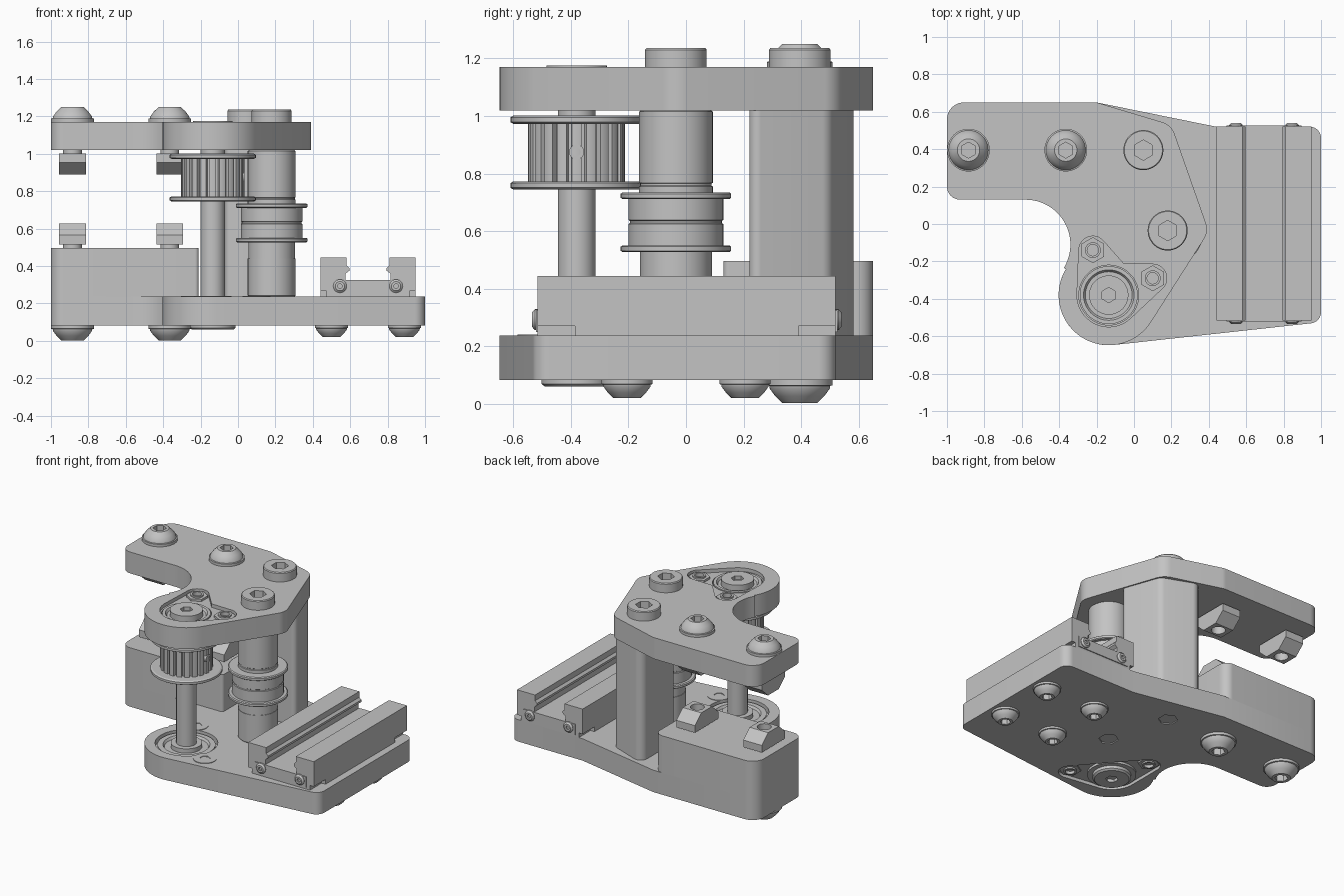
import bpy, bmesh, math
from mathutils import Vector

cube = bpy.data.objects.get("Cube")
if cube:
    bpy.data.objects.remove(cube, do_unlink=True)

grey = bpy.data.materials.new("machined grey")
grey.use_nodes = True
GREY = (0.55, 0.55, 0.55, 1)
grey.diffuse_color = GREY
grey.node_tree.nodes["Principled BSDF"].inputs["Base Color"].default_value = GREY
parts = []


def finish(name, bm, keep=True):
    bmesh.ops.recalc_face_normals(bm, faces=bm.faces[:])
    mesh = bpy.data.meshes.new(name)
    bm.to_mesh(mesh)
    bm.free()
    mesh.materials.append(grey)
    ob = bpy.data.objects.new(name, mesh)
    bpy.context.collection.objects.link(ob)
    if keep:
        parts.append(ob)
    return ob


def stack(name, rings, keep=True):
    """Skin a list of equal-length point rings and cap both ends."""
    bm = bmesh.new()
    vs = [[bm.verts.new(p) for p in ring] for ring in rings]
    n = len(vs[0])
    for a, b in zip(vs, vs[1:]):
        for i in range(n):
            j = (i + 1) % n
            bm.faces.new((a[i], a[j], b[j], b[i]))
    bm.faces.new(vs[0][::-1])
    bm.faces.new(vs[-1])
    return finish(name, bm, keep)


def prism(name, outline, z0, z1, keep=True):
    return stack(name, [[(x, y, z) for x, y in outline] for z in (z0, z1)], keep)


def prism_y(name, outline, y0, y1):
    return stack(name, [[(x, y, z) for x, z in outline] for y in (y0, y1)])


def lathe(name, x, y, z, profile, flip=1, n=48, keep=True):
    """Profile items are (radius, height) or (flat radius, height, 'hex')."""
    rings = []
    for r, h, *kind in profile:
        ring = []
        for i in range(n):
            a = math.tau * i / n
            rr = r / math.cos((a + math.pi / 6) % (math.pi / 3) - math.pi / 6) if kind else r
            ring.append((x + rr * math.cos(a), y + rr * math.sin(a), z + flip * h))
        rings.append(ring)
    return stack(name, rings, keep)


def tube(name, x, y, r, z0, z1, keep=True):
    return lathe(name, x, y, 0, [(r, z0), (r, z1)], keep=keep)


def arc(cx, cy, r, a0, a1, n=24):
    angles = [math.radians(a0 + (a1 - a0) * i / n) for i in range(n + 1)]
    return [(cx + r * math.cos(a), cy + r * math.sin(a), 0) for a in angles]


def rounded(corners, steps=8):
    """Round each (x, y, radius) corner of a polygon."""
    out = []
    for i, (x, y, r) in enumerate(corners):
        p = Vector((x, y))
        if not r:
            out.append((x, y))
            continue
        u = (Vector(corners[i - 1][:2]) - p).normalized()
        v = (Vector(corners[(i + 1) % len(corners)][:2]) - p).normalized()
        half = u.angle(v) / 2
        centre = p + (u + v).normalized() * (r / math.sin(half))
        a = p + u * (r / math.tan(half)) - centre
        b = p + v * (r / math.tan(half)) - centre
        for k in range(steps + 1):
            d = a.lerp(b, k / steps).normalized() * r
            out.append(tuple(centre + d))
    return out


def cut(target, cutters):
    for c in cutters:
        c.hide_render = True
        m = target.modifiers.new("cut", "BOOLEAN")
        m.operation, m.solver, m.object = "DIFFERENCE", "EXACT", c
    deps = bpy.context.evaluated_depsgraph_get()
    mesh = bpy.data.meshes.new_from_object(target.evaluated_get(deps))
    target.modifiers.clear()
    target.data = mesh
    for c in cutters:
        bpy.data.objects.remove(c, do_unlink=True)


def web(x0, y0, r0, x1, y1, r1, z0, z1):
    """Prism around two circles and their outer tangents."""
    d = math.hypot(x1 - x0, y1 - y0)
    t = math.degrees(math.atan2(y1 - y0, x1 - x0))
    s = math.degrees(math.acos((r0 - r1) / d))
    pts = arc(x0, y0, r0, t + s, t + 360 - s, 32) + arc(x1, y1, r1, t - s, t + s, 16)
    return prism("pocket_cutter", [p[:2] for p in pts], z0, z1, False)


PX, PY = -0.135, -0.38     # drive shaft axis
RX, RY = 0.18, -0.035      # idler axis

# Plates
left_end = [(-1, .65, .09), (-1, .13, .07)] + arc(-.58, -.11, .24, 90, -31)
top_plate = prism("top_plate", rounded(
    left_end + arc(PX, PY, .268, 149, 327, 40) + [(.4, -.04, .1), (.2, .53, .1), (-.2, .65, .1)]), 1.02, 1.17)
base_plate = prism("base_plate", rounded(
    left_end + arc(PX, PY, .268, 149, 276, 40) +
    [(1, -.525, .06), (1, .52, .06), (.44, .52, 0), (-.2, .65, 0)]), .083, .237)

# Bearing pockets with nut recesses
top_nuts = [(-.22, -.14), (.1, -.29)]
base_nuts = [(-.23, -.13), (.1, -.51)]
cut(top_plate, [web(PX, PY, .17, x, y, .075, 1.145, 1.2) for x, y in top_nuts]
    + [tube("bearing_cutter", PX, PY, .16, 1.11, 1.2, False)])
cut(base_plate, [web(PX, PY, .17, x, y, .075, .05, .105) for x, y in base_nuts]
    + [tube("bearing_cutter", PX, PY, .2, .2, .3, False)]
    + [lathe("hex_cutter", x, y, .05, [(.055, 0, "hex"), (.055, .04, "hex")], keep=False)
       for x, y in ((.05, .395), (RX, RY))])


def nut(name, x, y, z, flip):
    lathe(name, x, y, z, [(.06, 0, "hex"), (.06, .03, "hex"), (.042, .03), (.042, .04),
                          (.03, .04), (.03, .01)], flip)


for i, (x, y) in enumerate(top_nuts):
    nut(f"top_nut_{i}", x, y, 1.13, 1)
for i, (x, y) in enumerate(base_nuts):
    nut(f"base_nut_{i}", x, y, .125, -1)
    lathe(f"base_screw_head_{i}", x, y, .23, [(.075, 0), (.075, .011), (.03, .011, "hex"), (.03, .002, "hex")])

# Bearings and shaft
lathe("top_bearing", PX, PY, 1.1, [(.155, 0), (.155, .05), (.135, .05), (.125, .035), (.105, .035),
                                   (.105, .075), (.035, .075, "hex"), (.035, .05, "hex")])
lathe("lower_bearing", PX, PY, .18, [(.185, 0), (.185, .045), (.15, .045), (.14, .03), (.1, .03), (.1, .06)])
lathe("lower_cap", PX, PY, .12, [(.155, 0), (.155, .03), (.122, .03), (.122, .05), (.11, .06),
                                 (.035, .06, "hex"), (.035, .04, "hex")], -1)
tube("drive_shaft", PX, PY, .065, .15, 1.12)

# Toothed pulley
TEETH = 20
outline = []
for i in range(TEETH):
    for frac, r in ((-.32, .166), (0, .169), (.32, .166), (.38, .143), (.62, .143)):
        a = math.tau * (i + frac) / TEETH
        outline.append((PX + r * math.cos(a), PY + r * math.sin(a)))
prism("pulley_teeth", outline, .76, .985)
for name, z in (("pulley_lower_flange", .745), ("pulley_upper_flange", .973)):
    lathe(name, PX, PY, z, [(.22, 0), (.23, .006), (.23, .022), (.22, .028)])
ring = [[(PX + d, PY + r * math.cos(math.tau * k / 24), .875 + r * math.sin(math.tau * k / 24))
         for k in range(24)] for d, r in ((.13, .026), (.171, .026), (.171, .014), (.155, .014))]
stack("pulley_set_screw", ring)

# Idler post and flanged roller
lathe("idler_post", RX, RY, 0, [(.122, .237), (.128, .243), (.128, .44), (.125, .44), (.125, .53), (.128, .53),
                                (.128, .755), (.124, .758), (.124, .765), (.128, .768), (.128, 1.015), (.12, 1.02)])
lathe("flanged_roller", RX, RY, 0, [(.185, .527), (.192, .532), (.192, .546), (.185, .551), (.165, .551),
                                    (.165, .625), (.16, .628), (.16, .636), (.165, .639), (.165, .711),
                                    (.185, .711), (.192, .716), (.192, .73), (.185, .735)])

# Support column and spacer block
prism("support_column", rounded([(-.07, .22, .03), (.3, .22, .03), (.2, .5, .06), (-.07, .605, .05)]), .237, 1.02)
prism("spacer_block", rounded([(-1, .65, .09), (-1, .13, .07), (-.21, .13, .02), (-.21, .65, .06)]), .237, .497)

# Cap screws
for name, x, y in (("rear_cap_screw", .05, .395), ("idler_cap_screw", RX, RY)):
    lathe(name, x, y, 1.17, [(.107, 0), (.107, .06), (.102, .066), (.047, .066, "hex"), (.047, .02, "hex")])


# Button screws
def button(name, x, y, z, flip, s=1.0):
    prof = [(.114, 0), (.114, .018), (.106, .02), (.104, .03), (.085, .056), (.06, .08)]
    lathe(name, x, y, z, [(r * s, h * s) for r, h in prof]
          + [(.037 * s, .08 * s, "hex"), (.037 * s, .035 * s, "hex")], flip)


# Clamp screws with slot nuts, on the top plate and the spacer block
nut_side = [(-.13, 0), (.13, 0), (.13, .05), (.06, .113), (-.06, .113), (-.13, .05)]
for i, x in enumerate((-.885, -.365)):
    button(f"top_button_screw_{i}", x, .395, 1.17, 1)
    button(f"base_button_screw_{i}", x, .395, .083, -1)
    for level, z, f in (("upper", 1.003, -1), ("lower", .515, 1)):
        ob = stack(f"{level}_slot_nut_{i}", [[(x + dx, .395 + y, z + f * h) for y, h in nut_side]
                                             for dx in (-.072, .072)])
        cut(ob, [tube("nut_hole_cutter", x, .395, .045, z + f * .06, z + f * .2, False)])
        tube(f"{level}_clamp_screw_{i}", x, .395, .05, z - f * .03, z + f * .03)

# Rail screws under the base
for x in (.5, .89):
    for y in (-.205, .205):
        button(f"rail_screw_{x}_{y}", x, y, .083, -1, .78)

# Slide rail, built from a mirrored half section
MID = .695
half = [(.255, .237), (.255, .445), (.115, .445), (.115, .405), (.1, .39), (.1, .375), (.12, .36), (.12, .325)]
rail = prism_y("slide_rail", [(MID + x, z) for x, z in half] + [(MID - x, z) for x, z in half[::-1]], -.515, .52)
cut(rail, [prism("notch_cutter", [(x - .03, y - .13), (x + .03, y - .13), (x + .03, y + .13), (x - .03, y + .13)],
                 .2, .27, False) for x in (MID - .255, MID + .255) for y in (-.515, .52)])

# Rail end plates with screws
for side, y, f in (("front", -.515, -1), ("back", .52, 1)):
    plate = [(.2, .25), (.2, .325), (-.2, .325), (-.2, .25)]
    prism_y(f"{side}_end_plate", [(MID + a, z) for a, z in plate], y, y + f * .006)
    for k in (-.15, .15):
        rings = [[(MID + k + r * math.cos(math.tau * i / 24), y + f * d, .293 + r * math.sin(math.tau * i / 24))
                  for i in range(24)] for r, d in ((.036, 0), (.036, .01), (.025, .02), (.012, .02), (.012, .01))]
        stack(f"{side}_end_screw", rings)

# Smooth shading with sharp edges kept
bpy.ops.object.select_all(action="DESELECT")
for ob in parts:
    ob.select_set(True)
bpy.context.view_layer.objects.active = parts[0]
bpy.ops.object.shade_smooth_by_angle(angle=math.radians(30))
